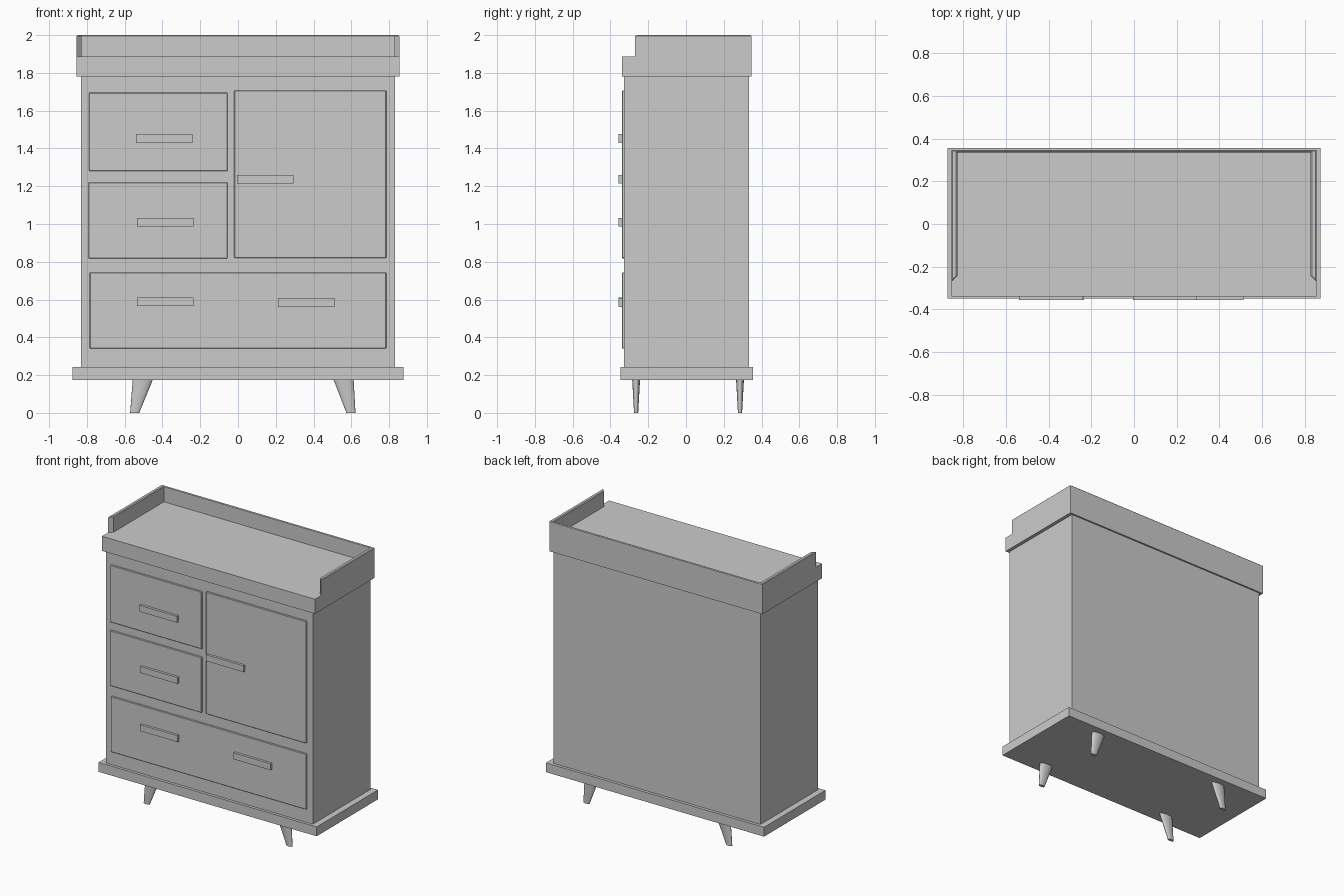
import bpy, bmesh, math

if "Cube" in bpy.data.objects:
    bpy.data.objects.remove(bpy.data.objects["Cube"])


def finish(name, bm):
    bmesh.ops.recalc_face_normals(bm, faces=bm.faces[:])
    me = bpy.data.meshes.new(name)
    bm.to_mesh(me)
    bm.free()
    ob = bpy.data.objects.new(name, me)
    bpy.context.collection.objects.link(ob)
    return ob


def box(name, x0, x1, y0, y1, z0, z1, bevel=0):
    bm = bmesh.new()
    bmesh.ops.create_cube(bm, size=1)
    for v in bm.verts:
        v.co = ((x0, x1)[v.co.x > 0], (y0, y1)[v.co.y > 0], (z0, z1)[v.co.z > 0])
    ob = finish(name, bm)
    if bevel:
        m = ob.modifiers.new("bevel", 'BEVEL')
        m.width, m.segments = bevel, 1
    return ob


# Carcass, plinth and top slab
box("plinth", -0.875, 0.875, -0.348, 0.355, 0.175, 0.243)
box("cabinet_body", -0.83, 0.83, -0.328, 0.334, 0.243, 1.78)
box("top_slab", -0.855, 0.855, -0.339, 0.346, 1.78, 1.886)

# Raised rim: one U-shaped plan with slanted front ends, chamfered at the top
xo, xi, yb, yi = 0.855, 0.828, 0.346, 0.334
plan = [(-xo, -0.27), (-xo, yb), (xo, yb), (xo, -0.27),
        (xi, -0.243), (xi, yi), (-xi, yi), (-xi, -0.243)]
bm = bmesh.new()
face = bm.faces.new([bm.verts.new((x, y, 1.886)) for x, y in plan])
ext = bmesh.ops.extrude_face_region(bm, geom=[face])["geom"]
for v in ext:
    if isinstance(v, bmesh.types.BMVert):
        v.co.z = 2.0
top_edges = [e for e in bm.edges if all(v.co.z > 1.99 for v in e.verts)]
bmesh.ops.bevel(bm, geom=top_edges, offset=0.005, segments=1, affect='EDGES')
finish("top_rim", bm)

# Drawer fronts and door: x0, x1, z0, z1
fronts = {
    "upper_drawer": (-0.788, -0.055, 1.28, 1.695),
    "middle_drawer": (-0.792, -0.055, 0.818, 1.22),
    "lower_drawer": (-0.785, 0.785, 0.34, 0.743),
    "door": (-0.02, 0.785, 0.82, 1.706),
}
for name, (x0, x1, z0, z1) in fronts.items():
    box(name, x0, x1, -0.339, -0.32, z0, z1, 0.003)

# Bar handles: left end and centre height
handles = {
    "upper_drawer_handle": (-0.54, 1.453),
    "middle_drawer_handle": (-0.535, 1.01),
    "lower_drawer_handle_left": (-0.535, 0.588),
    "lower_drawer_handle_right": (0.212, 0.584),
    "door_handle": (-0.005, 1.237),
}
for name, (x, z) in handles.items():
    box(name, x, x + 0.3, -0.357, -0.33, z - 0.023, z + 0.023)

# Splayed tapering legs, flattened front to back
N = 24
for side, top_x, foot_x in (("left", -0.503, -0.547), ("right", 0.558, 0.598)):
    for end, y in (("front", -0.264), ("back", 0.286)):
        bm = bmesh.new()
        rings = []
        for cx, z, rx, ry in ((foot_x, 0, 0.024, 0.011), (top_x, 0.18, 0.054, 0.021)):
            rings.append([bm.verts.new((cx + rx * math.cos(2 * math.pi * i / N),
                                        y + ry * math.sin(2 * math.pi * i / N), z))
                          for i in range(N)])
        for i in range(N):
            j = (i + 1) % N
            bm.faces.new((rings[0][i], rings[0][j], rings[1][j], rings[1][i])).smooth = True
        for r in rings:
            bm.faces.new(r)
        leg = finish(f"{end}_{side}_leg", bm)
        bpy.context.view_layer.objects.active = leg
        leg.select_set(True)
        bpy.ops.object.shade_smooth_by_angle(angle=math.radians(40))
        leg.select_set(False)
